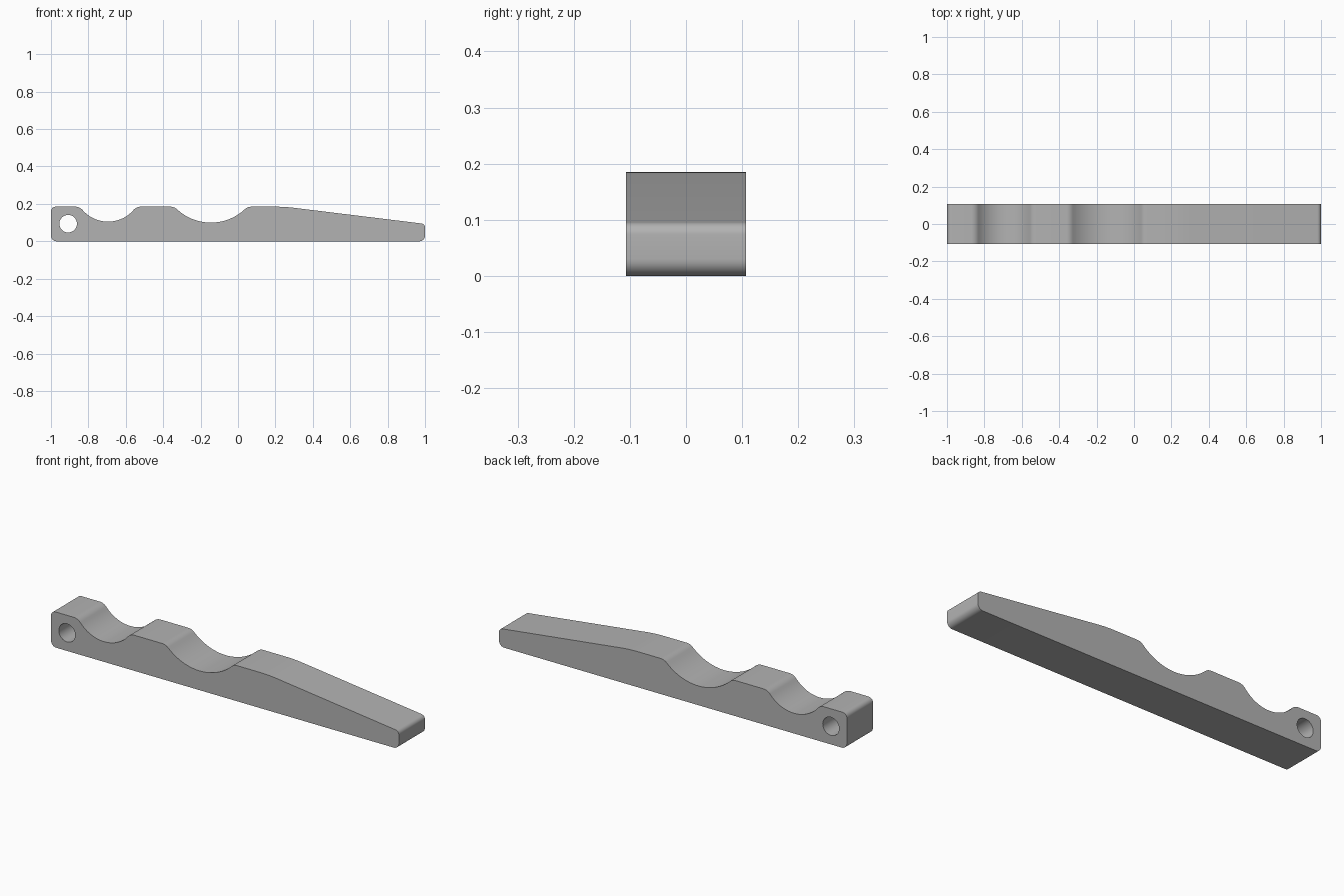
import bpy, bmesh
from math import atan2, cos, sin, sqrt, tan, pi
from mathutils import Vector

if "Cube" in bpy.data.objects:
    bpy.data.objects.remove(bpy.data.objects["Cube"], do_unlink=True)

TOP = 0.185
HALF_WIDTH = 0.107


def arc(cx, cz, r, a0, a1, n):
    return [Vector((cx + r * cos(a0 + (a1 - a0) * i / n),
                    cz + r * sin(a0 + (a1 - a0) * i / n))) for i in range(n + 1)]


def rounded(before, corner, after, r, n=8):
    """Round a straight-sided corner with a tangent arc."""
    p = Vector(corner)
    u = (Vector(before) - p).normalized()
    v = (Vector(after) - p).normalized()
    half = u.angle(v) / 2
    c = p + (u + v).normalized() * r / sin(half)
    d0, d1 = p + u * r / tan(half) - c, p + v * r / tan(half) - c
    a0, a1 = atan2(d0.y, d0.x), atan2(d1.y, d1.x)
    a1 = a0 + (a1 - a0 + pi) % (2 * pi) - pi
    return arc(c.x, c.y, r, a0, a1, n)


def dip(cx, bottom, r, lip=0.05):
    """Circular hollow in the top edge with softened lips, left to right."""
    cz = bottom + r
    lip_z = TOP - lip
    off = sqrt((r + lip) ** 2 - (lip_z - cz) ** 2)
    a = atan2(cz - lip_z, off)
    left = arc(cx - off, lip_z, lip, pi / 2, a, 8)
    bowl = arc(cx, cz, r, pi + a, 2 * pi - a, 32)
    right = arc(cx + off, lip_z, lip, pi - a, pi / 2, 8)
    return left + bowl[1:-1] + right


# Side profile, clockwise from the lower left
low_l, top_l = (-1, 0), (-1, TOP)
bend, top_r, low_r = (0.25, TOP), (1, 0.093), (1, 0)
outline = (rounded(low_r, low_l, top_l, 0.03)
           + rounded(low_l, top_l, bend, 0.025)
           + dip(-0.695, 0.105, 0.18)
           + dip(-0.145, 0.1, 0.266)
           + rounded(top_l, bend, top_r, 0.8)
           + rounded(bend, top_r, low_r, 0.022)
           + rounded(top_r, low_r, low_l, 0.03))

bm = bmesh.new()
face = bm.faces.new([bm.verts.new((p.x, -HALF_WIDTH, p.y)) for p in outline])
side = bmesh.ops.extrude_face_region(bm, geom=[face])["geom"]
bmesh.ops.translate(bm, vec=(0, 2 * HALF_WIDTH, 0),
                    verts=[g for g in side if isinstance(g, bmesh.types.BMVert)])
bmesh.ops.recalc_face_normals(bm, faces=bm.faces)
mesh = bpy.data.meshes.new("handle_bar")
bm.to_mesh(mesh)
bm.free()
bar = bpy.data.objects.new("handle_bar", mesh)
bpy.context.collection.objects.link(bar)

# Grey material
grey = bpy.data.materials.new("grey")
grey.use_nodes = True
color = (0.45, 0.45, 0.45, 1)
grey.diffuse_color = color
grey.node_tree.nodes["Principled BSDF"].inputs["Base Color"].default_value = color
mesh.materials.append(grey)

# Through hole at the left end
bpy.ops.mesh.primitive_cylinder_add(vertices=48, radius=0.047, depth=1,
                                    location=(-0.908, 0, 0.094), rotation=(pi / 2, 0, 0))
cutter = bpy.context.object
cutter.name = "hole_cutter"
cutter.data.materials.append(grey)
bpy.ops.object.select_all(action="DESELECT")
bar.select_set(True)
bpy.context.view_layer.objects.active = bar
cut = bar.modifiers.new("hole", "BOOLEAN")
cut.operation = "DIFFERENCE"
cut.solver = "EXACT"
cut.object = cutter
bpy.ops.object.modifier_apply(modifier=cut.name)
bpy.data.objects.remove(cutter, do_unlink=True)
bpy.ops.object.shade_smooth_by_angle()
